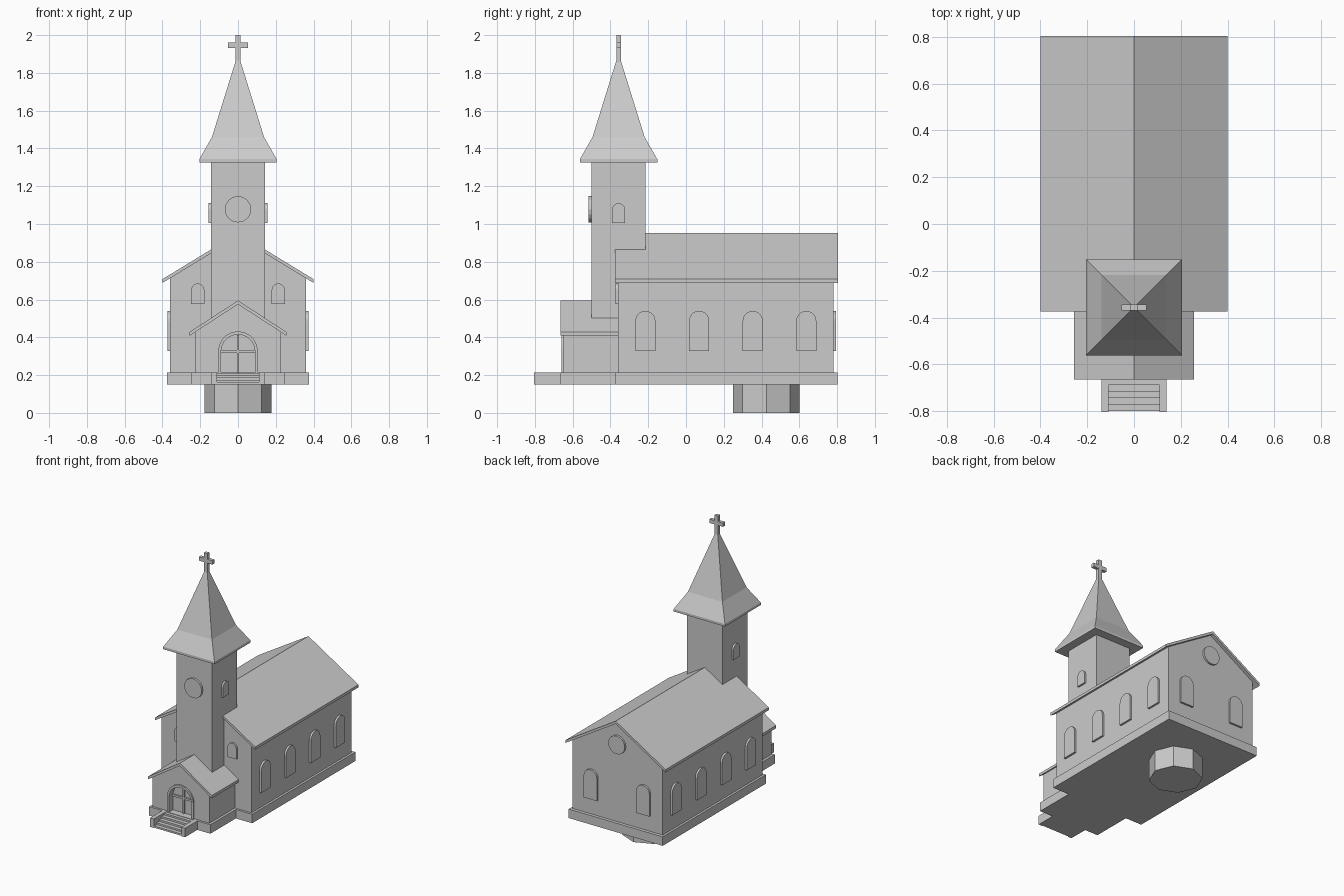
import bpy, bmesh
from math import sin, cos, pi

if "Cube" in bpy.data.objects:
    bpy.data.objects.remove(bpy.data.objects["Cube"])


def prism(name, pts, axis, a, b):
    """Extrude a 2D profile along an axis from a to b."""
    place = {'x': lambda u, v, t: (t, u, v),
             'y': lambda u, v, t: (u, t, v),
             'z': lambda u, v, t: (u, v, t)}[axis]
    bm = bmesh.new()
    lo = [bm.verts.new(place(u, v, a)) for u, v in pts]
    hi = [bm.verts.new(place(u, v, b)) for u, v in pts]
    bm.faces.new(lo)
    bm.faces.new(hi)
    n = len(pts)
    for i in range(n):
        j = (i + 1) % n
        bm.faces.new((lo[i], lo[j], hi[j], hi[i]))
    return finish(name, bm)


def finish(name, bm):
    bmesh.ops.recalc_face_normals(bm, faces=bm.faces)
    me = bpy.data.meshes.new(name)
    bm.to_mesh(me)
    bm.free()
    ob = bpy.data.objects.new(name, me)
    bpy.context.collection.objects.link(ob)
    return ob


def box(name, x0, x1, y0, y1, z0, z1):
    return prism(name, [(x0, y0), (x1, y0), (x1, y1), (x0, y1)], 'z', z0, z1)


def arch(c, half, z0, z1, n=10):
    """Round-headed outline, from bottom right over the top to bottom left."""
    zs = z1 - half
    top = [(c + half * cos(pi * i / n), zs + half * sin(pi * i / n)) for i in range(n + 1)]
    return [(c + half, z0)] + top + [(c - half, z0)]


def disc(c, z, r, n=16):
    return [(c + r * cos(2 * pi * i / n), z + r * sin(2 * pi * i / n)) for i in range(n)]


def mirrored(half):
    return half + [(-x, y) for x, y in reversed(half)]


def gable_roof(name, half, ridge, slope, thick, y0, y1):
    e = ridge - slope * half
    prism(name, [(-half, e), (0, ridge), (half, e),
                 (half, e - thick), (0, ridge - thick), (-half, e - thick)], 'y', y0, y1)


# Octagonal peg under the base
prism("base_peg", disc(0, 0.425, 0.177, 8), 'z', 0, 0.16)

# Stepped base slab with stair cheeks
prism("base_slab", mirrored([(.11, -.665), (.11, -.805), (.14, -.805), (.14, -.665),
                             (.245, -.665), (.245, -.375), (.376, -.375), (.376, .803)]),
      'z', 0.15, 0.215)

# Entrance stairs
N = 5
stairs = [(-.66, .15), (-.80, .15)]
for i in range(N):
    y, z = -.80 + i * .14 / N, .15 + (i + 1) * .062 / N
    stairs += [(y, z), (y + .14 / N, z)]
prism("stairs", stairs, 'x', -0.11, 0.11)

# Nave walls and roof
prism("nave_walls", [(-.36, .2), (.36, .2), (.36, .72), (0, .936), (-.36, .72)], 'y', -.36, .78)
gable_roof("nave_roof", .40, .952, .61, .02, -.375, .805)

# Porch: solid rear, front wall with arched opening, roof
W = [(.227, .2), (.227, .432), (0, .58), (-.227, .432), (-.227, .2)]
prism("porch_body", W, 'y', -.615, -.35)
prism("porch_front", W + arch(0, .09, .2, .415)[::-1], 'y', -.65, -.615)
gable_roof("porch_roof", .256, .595, .65, .02, -.665, -.35)

# Door frame and leaves
prism("door_frame", arch(0, .105, .212, .432) + arch(0, .09, .212, .415)[::-1], 'y', -.66, -.648)
box("door_centre_bar", -.006, .006, -.628, -.61, .212, .413)
box("door_transom", -.09, .09, -.626, -.61, .318, .332)

# Side windows of the nave
for s in (-1, 1):
    for i in range(4):
        prism("nave_window", arch(-.215 + .284 * i, .053, .327, .54), 'x', s * .35, s * .374)
    # Rear, front and tower side windows
    prism("rear_window", arch(s * .21, .053, .327, .54), 'y', .77, .794)
    prism("front_window", arch(s * .213, .035, .577, .685), 'y', -.373, -.35)
    prism("tower_window", arch(-.357, .035, 1.005, 1.11), 'x', s * .13, s * .155)

# Round windows
prism("rear_round_window", disc(0, .775, .066), 'y', .77, .794)
prism("tower_round_window", disc(0, 1.078, .07), 'y', -.515, -.49)

# Tower
TY = -.357
box("tower", -.142, .142, TY - .143, TY + .143, .2, 1.34)

# Flared spire from stacked square rings
bm = bmesh.new()
rings = []
for h, z in [(.205, 1.325), (.205, 1.343), (.138, 1.46), (.012, 1.865)]:
    rings.append([bm.verts.new((sx * h, TY + sy * h, z))
                  for sx, sy in ((-1, -1), (1, -1), (1, 1), (-1, 1))])
for a, b in zip(rings, rings[1:]):
    for i in range(4):
        j = (i + 1) % 4
        bm.faces.new((a[i], a[j], b[j], b[i]))
bm.faces.new(rings[0])
bm.faces.new(rings[-1])
finish("spire", bm)

# Cross
prism("cross", mirrored([(.014, 1.85), (.014, 1.932), (.054, 1.932),
                         (.054, 1.96), (.014, 1.96), (.014, 2.0)]), 'y', TY - .012, TY + .012)
